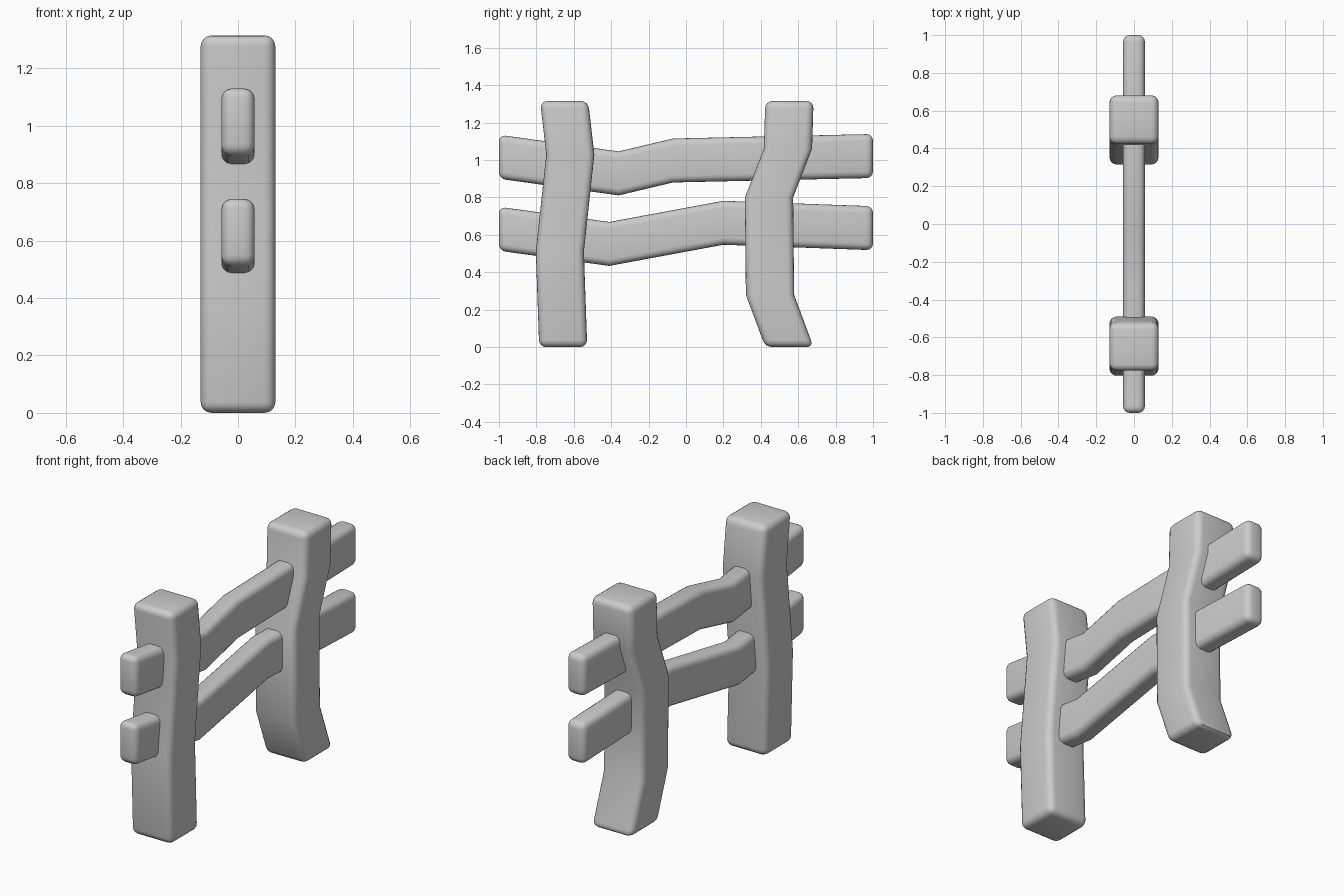
import bpy, bmesh, math

if "Cube" in bpy.data.objects:
    bpy.data.objects.remove(bpy.data.objects["Cube"])


def beam(name, path, thick, half_x, along_z, bevel):
    """Loft a rectangular section along bent stations (position, low edge)."""
    bm = bmesh.new()
    rings = []
    for pos, low in path:
        ring = []
        for x, t in ((-half_x, low), (half_x, low),
                     (half_x, low + thick), (-half_x, low + thick)):
            ring.append(bm.verts.new((x, t, pos) if along_z else (x, pos, t)))
        rings.append(ring)
    for a, b in zip(rings, rings[1:]):
        for i in range(4):
            j = (i + 1) % 4
            bm.faces.new((a[i], a[j], b[j], b[i]))
    bm.faces.new(rings[0])
    bm.faces.new(rings[-1])
    bmesh.ops.recalc_face_normals(bm, faces=bm.faces)
    mesh = bpy.data.meshes.new(name)
    bm.to_mesh(mesh)
    bm.free()
    obj = bpy.data.objects.new(name, mesh)
    bpy.context.collection.objects.link(obj)

    # Rounded long edges and ends; shallow bends stay unbevelled
    mod = obj.modifiers.new("rounding", 'BEVEL')
    mod.width = bevel
    mod.segments = 4
    mod.limit_method = 'ANGLE'
    mod.angle_limit = math.radians(40)
    bpy.ops.object.select_all(action='DESELECT')
    obj.select_set(True)
    bpy.context.view_layer.objects.active = obj
    bpy.ops.object.modifier_apply(modifier=mod.name)
    bpy.ops.object.shade_smooth_by_angle(angle=math.radians(30))
    return obj


# Crooked upright posts: (height, low y edge)
beam("front_post", [(0, -0.785), (0.51, -0.803), (1.03, -0.747), (1.315, -0.78)],
     0.257, 0.13, True, 0.038)
beam("back_post", [(0, 0.424), (0.28, 0.32), (0.80, 0.315), (1.06, 0.416), (1.315, 0.424)],
     0.258, 0.13, True, 0.038)

# Bent rails passing through both posts: (y, low z edge)
beam("upper_rail", [(-1, 0.90), (-0.36, 0.811), (-0.07, 0.88), (1, 0.904)],
     0.235, 0.058, False, 0.036)
beam("lower_rail", [(-1, 0.515), (-0.41, 0.434), (0.20, 0.547), (1, 0.518)],
     0.235, 0.058, False, 0.036)
